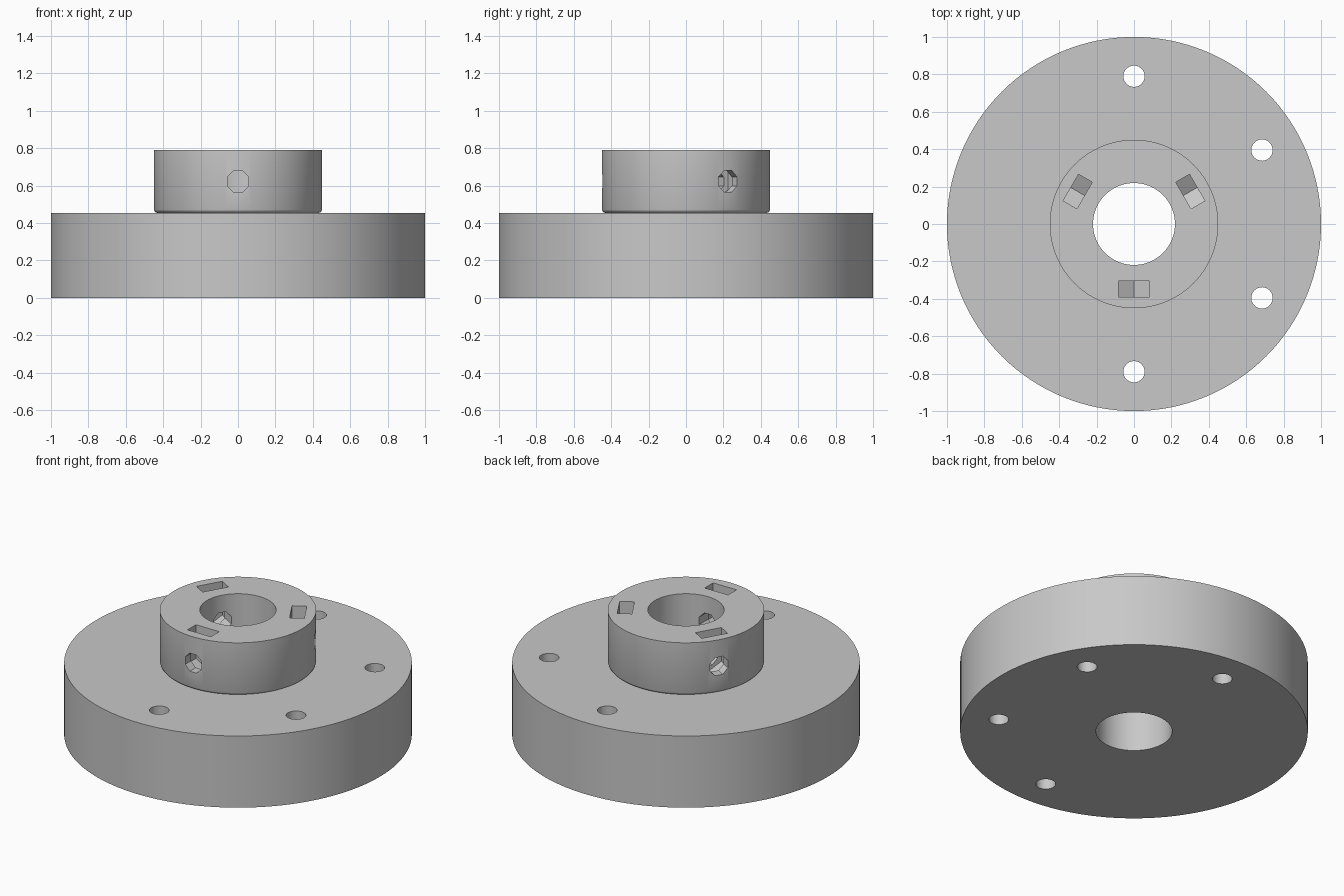
import bpy, bmesh
from math import sin, cos, pi, radians
from mathutils import Vector, Matrix

default = bpy.data.objects.get("Cube")
if default:
    bpy.data.objects.remove(default, do_unlink=True)

FLANGE_R, FLANGE_TOP = 1.0, 0.455
HUB_R, HUB_TOP = 0.45, 0.79
BORE_R = 0.219
SCREW_Z = 0.623
SEGMENTS = 128

grey = bpy.data.materials.new("plain grey")
grey.use_nodes = True
colour = (0.58, 0.58, 0.58, 1)
grey.diffuse_color = colour
grey.node_tree.nodes["Principled BSDF"].inputs["Base Color"].default_value = colour


def add_object(name, bm):
    bmesh.ops.recalc_face_normals(bm, faces=bm.faces[:])
    mesh = bpy.data.meshes.new(name)
    bm.to_mesh(mesh)
    bm.free()
    obj = bpy.data.objects.new(name, mesh)
    bpy.context.collection.objects.link(obj)
    return obj


def lathe(name, profile):
    """Spin a closed (radius, z) outline around the z axis."""
    bm = bmesh.new()
    verts = [bm.verts.new((r, 0, z)) for r, z in profile]
    edges = [bm.edges.new((a, b)) for a, b in zip(verts, verts[1:] + verts[:1])]
    bmesh.ops.spin(bm, geom=verts + edges, cent=(0, 0, 0), axis=(0, 0, 1),
                   angle=2 * pi, steps=SEGMENTS, use_merge=True)
    bmesh.ops.remove_doubles(bm, verts=bm.verts[:], dist=1e-5)
    return add_object(name, bm)


def polygon(sides, radius):
    """Regular outline with flats on its axes."""
    return [(radius * cos((i + 0.5) * 2 * pi / sides),
             radius * sin((i + 0.5) * 2 * pi / sides)) for i in range(sides)]


def prism(name, points, start, sweep, angle):
    """Sweep 3D outline points along a vector, then turn about z."""
    bm = bmesh.new()
    face = bm.faces.new([bm.verts.new(Vector(start) + Vector(p)) for p in points])
    new = bmesh.ops.extrude_face_region(bm, geom=[face], use_keep_orig=True)["geom"]
    moved = [g for g in new if isinstance(g, bmesh.types.BMVert)]
    bmesh.ops.translate(bm, verts=moved, vec=sweep)
    bm.transform(Matrix.Rotation(radians(angle), 4, "Z"))
    return add_object(name, bm)


def cut(target, cutter):
    mod = target.modifiers.new("cut", "BOOLEAN")
    mod.operation = "DIFFERENCE"
    mod.solver = "EXACT"
    mod.object = cutter
    bpy.context.view_layer.objects.active = target
    bpy.ops.object.modifier_apply(modifier=mod.name)
    bpy.data.objects.remove(cutter, do_unlink=True)


# Flange and raised hub with a small rounded foot, around a through bore
hub = lathe("flanged_hub", [
    (BORE_R, 0), (FLANGE_R, 0), (FLANGE_R, FLANGE_TOP),
    (HUB_R - 0.017, FLANGE_TOP), (HUB_R - 0.009, FLANGE_TOP + 0.003),
    (HUB_R - 0.003, FLANGE_TOP + 0.009), (HUB_R, FLANGE_TOP + 0.017),
    (HUB_R, HUB_TOP), (BORE_R, HUB_TOP)])
hub.data.materials.append(grey)

# Six bolt holes through the flange
round_hole = [(u, v, 0) for u, v in polygon(32, 0.057)]
for i in range(6):
    cut(hub, prism("bolt_hole_cutter", round_hole, (0.79, 0, -0.1),
                   (0, 0, 0.8), 30 + 60 * i))

# Three radial set screw holes, each crossing a nut slot with a pointed floor
screw_hole = [(0, u, v) for u, v in polygon(8, 0.062)]
half = 0.082
side_z, tip_z = -half * 0.577, -half * 1.155
nut_slot = [(0, -half, 0.3), (0, -half, side_z), (0, 0, tip_z),
            (0, half, side_z), (0, half, 0.3)]
for angle in (-90, 30, 150):
    cut(hub, prism("screw_hole_cutter", screw_hole, (0.12, 0, SCREW_Z),
                   (0.4, 0, 0), angle))
    cut(hub, prism("nut_slot_cutter", nut_slot, (0.305, 0, SCREW_Z),
                   (0.085, 0, 0), angle))

# Smooth round walls, crisp edges
bpy.ops.object.select_all(action="DESELECT")
hub.select_set(True)
bpy.context.view_layer.objects.active = hub
bpy.ops.object.shade_smooth_by_angle(angle=radians(25))
